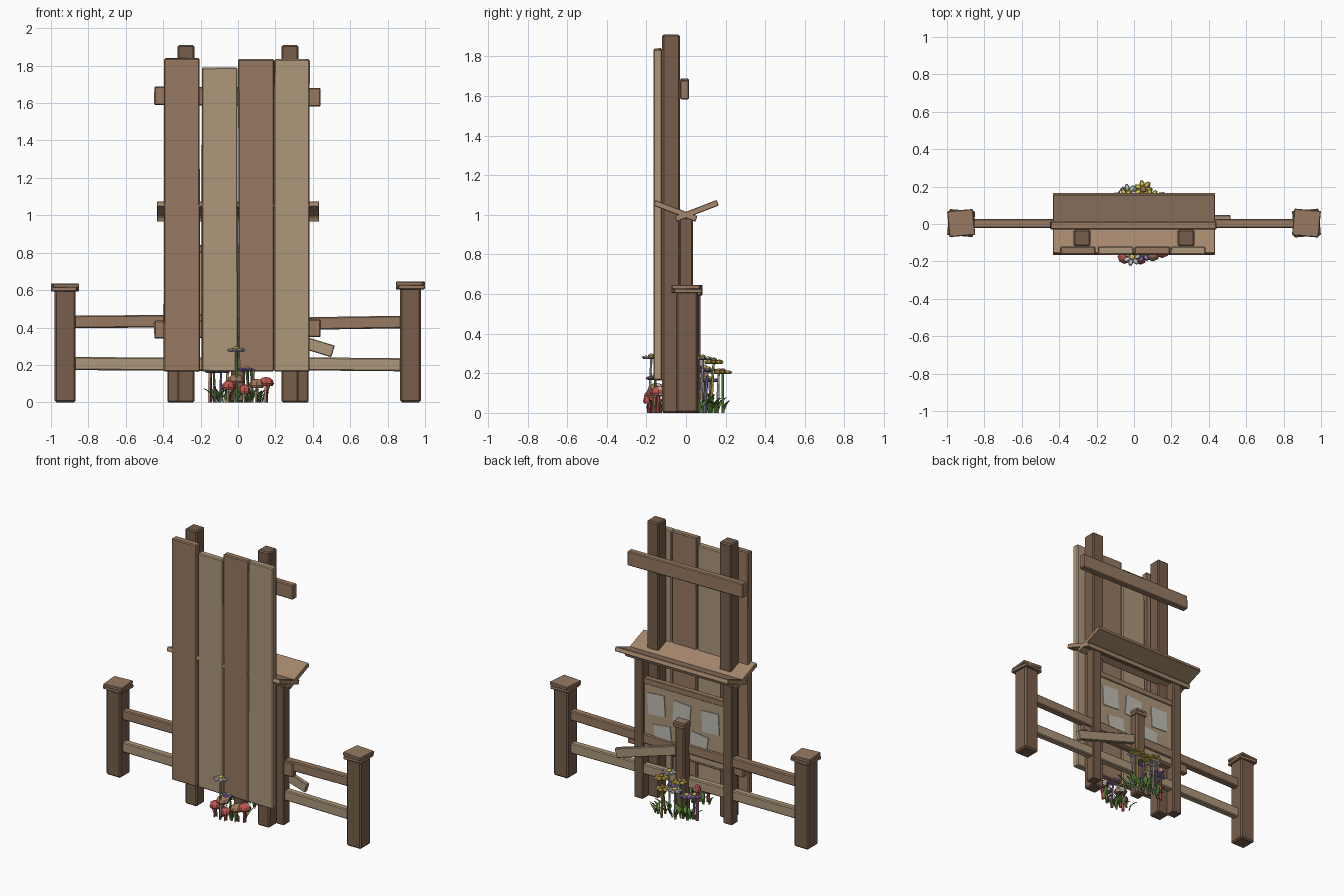
import bpy, bmesh, math, random
from mathutils import Vector, Matrix, Euler

if "Cube" in bpy.data.objects:
    bpy.data.objects.remove(bpy.data.objects["Cube"])

random.seed(4)
mats = {}


def mat(name, r, g, b):
    m = bpy.data.materials.new(name)
    m.diffuse_color = [(c / 255) ** 2.2 for c in (r, g, b)] + [1]
    m.use_nodes = True
    m.node_tree.nodes["Principled BSDF"].inputs["Base Color"].default_value = m.diffuse_color
    mats[name] = m


for entry in [("dark", 118, 94, 76), ("mid", 150, 121, 98), ("light", 172, 150, 122),
              ("roof_wood", 164, 134, 108), ("paper", 190, 188, 178), ("green", 92, 132, 62),
              ("white", 225, 225, 228), ("yellow", 222, 196, 84), ("purple", 146, 120, 190),
              ("red", 190, 84, 80), ("brown", 160, 118, 90), ("cream", 205, 195, 175)]:
    mat(*entry)


def finish(name, bm, *names):
    bmesh.ops.recalc_face_normals(bm, faces=bm.faces)
    me = bpy.data.meshes.new(name)
    bm.to_mesh(me)
    bm.free()
    for n in names:
        me.materials.append(mats[n])
    ob = bpy.data.objects.new(name, me)
    bpy.context.collection.objects.link(ob)
    return ob


def box(name, x, y, z, m, rot=(0, 0, 0), bevel=0.006, jitter=0.0):
    """Box from (min, max) ranges, turned about its own middle (degrees)."""
    mid = Vector([sum(r) / 2 for r in (x, y, z)])
    size = [r[1] - r[0] for r in (x, y, z)]
    bm = bmesh.new()
    bmesh.ops.create_cube(bm, size=1)
    for v in bm.verts:
        v.co = Vector([a * b for a, b in zip(v.co, size)])
        v.co.x += random.uniform(-jitter, jitter)
        v.co.z += random.uniform(-jitter, jitter) * 0.5
    if bevel:
        bmesh.ops.bevel(bm, geom=bm.edges[:], offset=bevel, segments=1, affect='EDGES')
    ob = finish(name, bm, m)
    ob.location = mid
    ob.rotation_euler = [math.radians(a) for a in rot]
    return ob


# Four tall front planks
planks = [(-.395, -.205, 1.84, "mid"), (-.195, -.003, 1.79, "light"),
          (0, .192, 1.835, "mid"), (.195, .383, 1.835, "light")]
for i, (x0, x1, top, m) in enumerate(planks):
    box(f"front_plank_{i + 1}", (x0, x1), (-.165, -.12), (.165, top), m, jitter=.004)

# Tall and short uprights, mirrored
for s, side in ((-1, "left"), (1, "right")):
    box(f"tall_post_{side}", (s * .278 - .045, s * .278 + .045), (-.12, -.03), (0, 1.91), "dark", bevel=.008)
    box(f"board_post_{side}", (s * .342 - .035, s * .342 + .035), (-.035, .035), (0, .985), "dark")

# Cross bars on the back of the tall posts
box("upper_crossbar", (-.448, .442), (-.03, .015), (1.585, 1.685), "mid", (0, .5, 0))
box("lower_crossbar", (-.448, .442), (-.03, .012), (.345, .44), "mid", (0, -.5, 0))

# Shallow roof of two crossing boards
for s, side in ((-1, "front"), (1, "back")):
    box(f"roof_board_{side}", (-.434, .434), (s * .054 - .114, s * .054 + .114),
        (1.005, 1.035), "roof_wood", (s * 21, 0, 0), bevel=.003)

# Notice panel with sheets of paper
box("notice_panel", (-.315, .315), (-.012, .015), (.36, .82), "light", bevel=.003)
box("panel_trim", (-.315, .315), (-.018, .022), (.80, .84), "mid", bevel=.003)
sheets = [(.215, .675, 4), (.02, .665, -5), (-.2, .66, 3), (.165, .47, 7), (-.11, .485, -8)]
for i, (x, z, a) in enumerate(sheets):
    box(f"paper_sheet_{i + 1}", (x - .065, x + .065), (.014, .02), (z - .073, z + .073),
        "paper", (0, a, 0), bevel=0)


# Posts with two-layer caps
def capped_post(name, x, y, w, h, cap, turn):
    box(name, (x - w / 2, x + w / 2), (y - w / 2, y + w / 2), (0, h - .02), "dark", bevel=.01)
    for k, (z0, z1, a) in enumerate([(h - .042, h - .018, -turn), (h - .022, h, turn)]):
        c = cap / 2
        box(f"{name}_cap_{k + 1}", (x - c, x + c), (y - c, y + c), (z0, z1), "mid", (0, 0, a), bevel=.004)


capped_post("fence_post_left", -.924, .005, .112, .635, .139, 5)
capped_post("fence_post_right", .922, .005, .112, .646, .143, -5)
capped_post("sign_post", 0, .035, .075, .635, .09, 4)

# Fence rails, stopping under the notice board
for x, tag, lift in (((-.88, -.02), "left", .005), ((-.02, .88), "right", -.006)):
    tilt = -.5 if tag == "left" else -.9
    box(f"upper_rail_{tag}", x, (-.022, .027), (.395 + lift, .462 + lift), "mid", (0, tilt, 0))
    box(f"lower_rail_{tag}", x, (-.022, .025), (.17, .24), "light", (0, -tilt * .6, 0))

# Loose slanted plank
box("slanted_plank", (-.03, .52), (.018, .048), (.32, .385), "light", (0, 17, 0), bevel=.004)


# Garden helpers
def blob(bm, loc, size, index, rot=0.0, u=8, v=5):
    n = len(bm.faces)
    m = Matrix.Translation(loc) @ Matrix.Rotation(rot, 4, 'Z') @ Matrix.Diagonal((*size, 1))
    bmesh.ops.create_uvsphere(bm, u_segments=u, v_segments=v, radius=1, matrix=m)
    bm.faces.ensure_lookup_table()
    for f in bm.faces[n:]:
        f.material_index = index


def stalk(bm, base, tip, r0, r1, index):
    n = len(bm.faces)
    d = tip - base
    m = Matrix.Translation((base + tip) / 2) @ d.to_track_quat('Z', 'Y').to_matrix().to_4x4()
    bmesh.ops.create_cone(bm, cap_ends=True, segments=6, radius1=r0, radius2=r1, depth=d.length, matrix=m)
    bm.faces.ensure_lookup_table()
    for f in bm.faces[n:]:
        f.material_index = index


def leaf(bm, base, ang, length):
    d = Vector((math.cos(ang), math.sin(ang), 0))
    side = Vector((-d.y, d.x, 0))
    rings = []
    for t, w in ((0, .006), (.4, .013), (.75, .010), (1, .002)):
        p = base + d * (length * .55 * t * t) + Vector((0, 0, length * (t - .25 * t * t)))
        rings.append([bm.verts.new(p + o) for o in (side * w, d * .004, side * -w, d * -.004)])
    for a, b in zip(rings, rings[1:]):
        for i in range(4):
            j = (i + 1) % 4
            bm.faces.new((a[i], a[j], b[j], b[i]))
    bm.faces.new(rings[0])
    bm.faces.new(rings[-1])


def flower(name, x, y, z, petal, r=.05):
    bm = bmesh.new()
    top = Vector((x, y, z))
    base = Vector((x + random.uniform(-.02, .02), y + random.uniform(-.02, .005), 0))
    stalk(bm, base, top, .008, .006, 0)
    for k in range(7):
        a = k * math.tau / 7
        blob(bm, top + Vector((math.cos(a), math.sin(a), 0)) * r * .62,
             (r * .42, r * .28, .009), 1, a, 6, 4)
    blob(bm, top + Vector((0, 0, .007)), (r * .36, r * .36, .013), 2)
    for k in range(2):
        leaf(bm, base, random.uniform(0, math.tau), random.uniform(.06, .11))
    finish(name, bm, "green", petal, "brown" if petal == "yellow" else "yellow")


def mushroom(name, x, y, z, cap, r):
    bm = bmesh.new()
    stalk(bm, Vector((x, y, 0)), Vector((x, y, z)), .012, .009, 0)
    n = len(bm.verts)
    blob(bm, Vector((x, y, z - .01)), (r, r, .036), 1, 0, 8, 6)
    bm.verts.ensure_lookup_table()
    for v in bm.verts[n:]:
        v.co.z = max(v.co.z, z - .022)
    finish(name, bm, "cream", cap)


# Flowers: two in front, the rest behind
blooms = [(-.01, -.175, .28, "white"), (.045, -.155, .175, "purple"),
          (.05, .185, .205, "yellow"), (-.03, .165, .205, "white"), (.09, .14, .255, "yellow"),
          (.07, .085, .275, "white"), (-.09, .12, .165, "purple"), (-.13, .09, .165, "purple"),
          (.01, .11, .215, "purple"), (-.05, .14, .26, "yellow")]
for i, (x, y, z, c) in enumerate(blooms):
    flower(f"flower_{i + 1}", x, y, z, c)

# Mushrooms at the foot of the planks
caps = [(-.01, -.15, .125, "brown", .045), (.1, -.16, .1, "brown", .04), (-.05, -.175, .09, "red", .038),
        (.15, -.14, .11, "red", .042), (.035, -.185, .07, "red", .032), (-.15, .09, .22, "red", .025)]
for i, c in enumerate(caps):
    mushroom(f"mushroom_{i + 1}", *c)

# Grass tufts front and back
for name, y0, y1, count in (("front_grass", -.16, -.1, 9), ("back_grass", .06, .16, 14)):
    bm = bmesh.new()
    for k in range(count):
        leaf(bm, Vector((random.uniform(-.13, .15), random.uniform(y0, y1), 0)),
             random.uniform(0, math.tau), random.uniform(.07, .14))
    finish(name, bm, "green")
